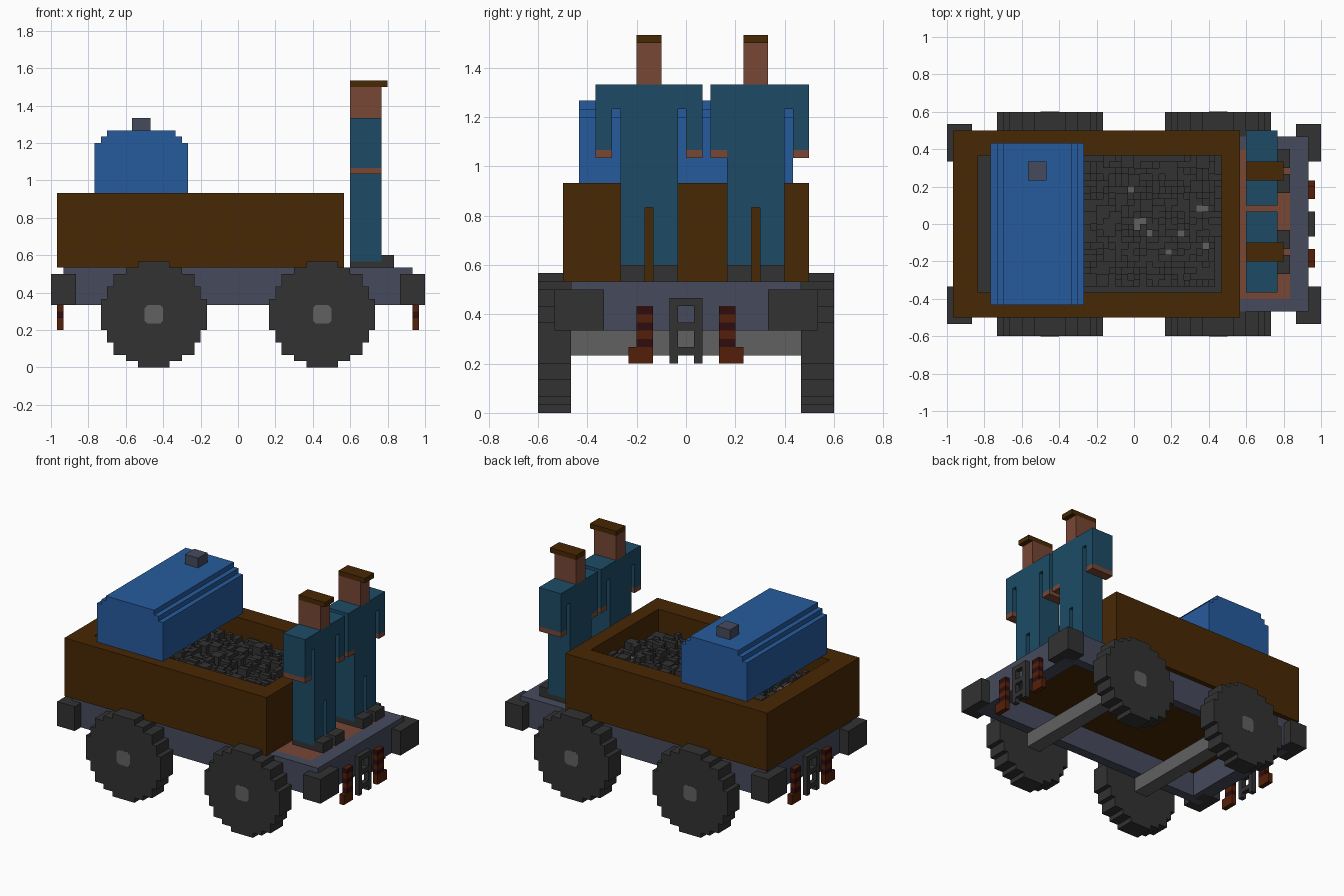
import bpy, bmesh, math, random

if "Cube" in bpy.data.objects:
    bpy.data.objects.remove(bpy.data.objects["Cube"], do_unlink=True)

U = 1 / 30  # size of one block; all sizes below are counted in blocks
random.seed(4)


def material(name, rgb):
    lin = [((c / 255 + 0.055) / 1.055) ** 2.4 if c > 10 else c / 255 / 12.92 for c in rgb]
    m = bpy.data.materials.new(name)
    m.use_nodes = True
    m.diffuse_color = (*lin, 1)
    m.node_tree.nodes["Principled BSDF"].inputs["Base Color"].default_value = (*lin, 1)
    return m


WOOD = material("brown wood", (72, 40, 5))
BLUE = material("blue paint", (38, 91, 157))
TEAL = material("teal cloth", (29, 75, 102))
SKIN = material("reddish tan", (119, 71, 53))
SLATE = material("slate metal", (70, 74, 92))
DARK = material("charcoal", (50, 50, 50))
GREY = material("mid grey", (97, 97, 97))
RUST = material("rust", (84, 31, 8))
MAROON = material("dark maroon", (47, 12, 15))


def finish(name, bm, mats):
    bmesh.ops.recalc_face_normals(bm, faces=bm.faces)
    me = bpy.data.meshes.new(name)
    bm.to_mesh(me)
    bm.free()
    for m in mats:
        me.materials.append(m)
    ob = bpy.data.objects.new(name, me)
    bpy.context.collection.objects.link(ob)
    return ob


def boxes(name, mat, *spans):
    """One object from boxes given as (x0, x1, y0, y1, z0, z1) in blocks."""
    bm = bmesh.new()
    for x0, x1, y0, y1, z0, z1 in spans:
        vs = bmesh.ops.create_cube(bm, size=1)["verts"]
        for v in vs:
            v.co = ((x1 if v.co.x > 0 else x0) * U,
                    (y1 if v.co.y > 0 else y0) * U,
                    (z1 if v.co.z > 0 else z0) * U)
    return finish(name, bm, [mat])


def prism(name, mat, points, y0, y1):
    """Extrude an (x, z) profile along y."""
    bm = bmesh.new()
    face = bm.faces.new([bm.verts.new((x * U, y0 * U, z * U)) for x, z in points])
    ext = bmesh.ops.extrude_face_region(bm, geom=[face])["geom"]
    for v in ext:
        if isinstance(v, bmesh.types.BMVert):
            v.co.y = y1 * U
    return finish(name, bm, [mat])


def stepped_profile(cx, rows):
    """Symmetric stepped outline from (half width, z0, z1) rows."""
    right = []
    for w, z0, z1 in rows:
        right += [(w, z0), (w, z1)]
    return [(cx + w, z) for w, z in right] + [(cx - w, z) for w, z in reversed(right)]


# Wheels with hub plates, and the axles between them
wheel_rows = [(2.5, 0, 1), (4.5, 1, 2), (6.5, 2, 4), (7.5, 4, 6), (8.5, 6, 11),
              (7.5, 11, 13), (6.5, 13, 15), (4.5, 15, 16), (2.5, 16, 17)]
for end, cx in (("back", -13.5), ("front", 13.5)):
    hub = [(cx + a, 8.5 + b) for a, b in ((1, -1.5), (1.5, -1), (1.5, 1), (1, 1.5),
                                          (-1, 1.5), (-1.5, 1), (-1.5, -1), (-1, -1.5))]
    for side, s in (("right", -1), ("left", 1)):
        prism(f"{end}_{side}_wheel", DARK, stepped_profile(cx, wheel_rows), 14 * s, 18 * s)
        prism(f"{end}_{side}_hub", GREY, hub, 17.9 * s, 18.03 * s)
    boxes(f"{end}_axle", GREY, (cx - 1.5, cx + 1.5, -14, 14, 7, 10))

# Open chassis frame, wooden underfloor and standing platform
boxes("chassis_frame", SLATE,
      (-28, 28, -14, -12, 10, 16), (-28, 28, 12, 14, 10, 16),
      (-28, -25, -12, 12, 10, 16), (25, 28, -12, 12, 10, 16))
boxes("underfloor", WOOD, (-25, 25, -12, 12, 15, 15.9))
boxes("platform_floor", SKIN, (17, 25, -12, 12, 15.9, 16))

# Buffers, coupling brackets and hoses at both ends
for end, s in (("front", 1), ("back", -1)):
    def span(x0, x1, *rest):
        return (min(s * x0, s * x1), max(s * x0, s * x1), *rest)

    boxes(f"{end}_buffers", DARK,
          span(26, 30, -16, -10, 10, 15), span(26, 30, 10, 16, 10, 15))
    boxes(f"{end}_coupling", DARK,
          span(28, 29, -2, -1, 6, 14), span(28, 29, 1, 2, 6, 14),
          *[span(28, 29, -1, 1, a, b) for a, b in ((7, 8), (10, 11), (13, 14))])
    for side, t in (("right", -1), ("left", 1)):
        ys = sorted((4 * t, 6 * t))
        foot = sorted((6 * t, 7 * t))
        boxes(f"{end}_{side}_hose", RUST, span(28, 29, *foot, 6, 8),
              *[span(28, 29, *ys, z, z + 1) for z in (6, 7, 9, 11)],
              span(28, 29, *ys, 12.9, 13))
        boxes(f"{end}_{side}_hose_bands", MAROON,
              *[span(28, 29, *ys, a, b) for a, b in ((8, 9), (10, 11), (12, 12.9))])

# Wooden wagon body
boxes("wagon_body", WOOD,
      (-29, 17, -15, -11, 16, 28), (-29, 17, 11, 15, 16, 28),
      (-29, -25, -11, 11, 16, 28), (14, 17, -11, 11, 16, 28),
      (-25, 14, -11, 11, 16, 18))

# Coal load: a flat bed with a low mound of random blocky lumps
lumps = {"dark": [(-25, 14, -11, 11, 18, 22.5)], "grey": []}
for i in range(-23, 13):
    for j in range(-10, 10):
        grey = random.random() < 0.035
        w, d = random.choice((1, 1, 2)), random.choice((1, 1, 2))
        rise = 1 if abs(j) < 7 else 0
        top = random.choice((22.5, 23, 23.5, 24, 24.5, 25)) + rise * random.random()
        lumps["grey" if grey else "dark"].append(
            (i, i + w, j, min(j + d, 11), 21.5, top + 0.01))
boxes("coal_load", DARK, *lumps["dark"])
boxes("coal_highlights", GREY, *lumps["grey"])

# Blue tank across the wagon with a filler cap
prism("tank", BLUE, stepped_profile(-15.5, [(7.5, 28, 36), (6.5, 36, 37), (5.5, 37, 38)]), -13, 13)
boxes("tank_cap", SLATE, (-17, -14, 7, 10, 38, 40))


# Two standing workers; gap is the space between the right arm and the body
def worker(name, y, gap):
    arms = ((y - gap - 2, y - gap), (y + 8, y + 10))
    legs = ((y, y + 3), (y + 4, y + 7))
    boxes(f"{name}_clothes", TEAL,
          *[(18, 23, a, b, 17, 25) for a, b in legs],
          (18, 23, y, y + 7, 25, 37),
          (18, 23, arms[0][0], arms[1][1], 37, 40),
          *[(18, 23, a, b, 32, 37) for a, b in arms])
    boxes(f"{name}_hands", SKIN, *[(18, 23, a, b, 31, 32) for a, b in arms])
    boxes(f"{name}_head", SKIN, (18, 23, y + 2, y + 5, 40, 45))
    boxes(f"{name}_hair", WOOD, (18, 24, y + 2, y + 5, 45, 46))
    boxes(f"{name}_boots", DARK,
          *[(18, 23, a, b, 16, 17) for a, b in legs],
          *[(23, 25, a, b, 16, 18) for a, b in legs])


worker("right_worker", -8, 1)
worker("left_worker", 5, 0)
